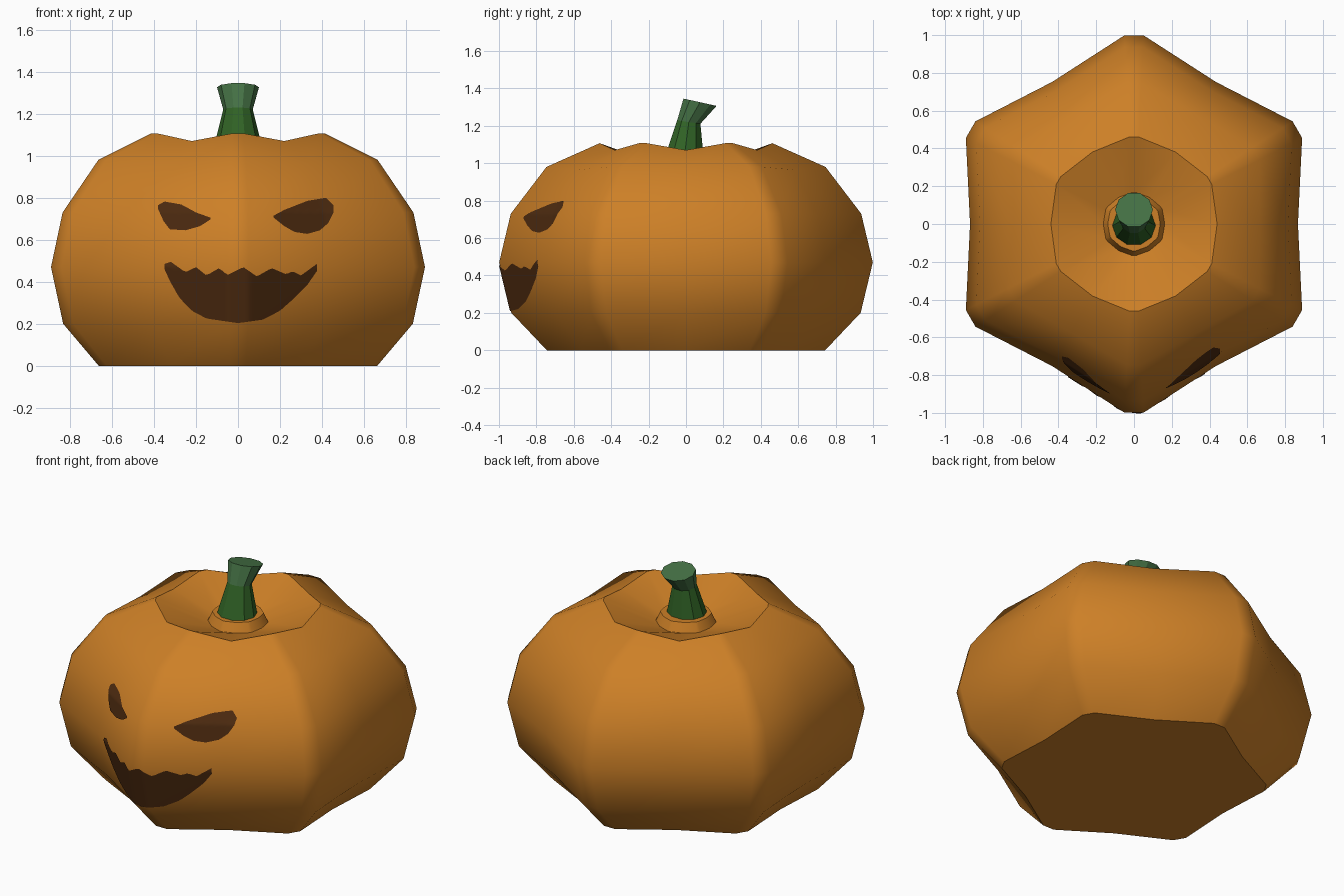
import bpy, bmesh, math
from mathutils import Vector
from mathutils.bvhtree import BVHTree

if "Cube" in bpy.data.objects:
    bpy.data.objects.remove(bpy.data.objects["Cube"])


def material(name, rgb):
    m = bpy.data.materials.new(name)
    m.diffuse_color = (*rgb, 1)
    m.use_nodes = True
    m.node_tree.nodes["Principled BSDF"].inputs["Base Color"].default_value = m.diffuse_color
    return m


orange = material("pumpkin orange", (0.61, 0.215, 0.02))
brown = material("dark brown", (0.075, 0.024, 0.005))
green = material("deep green", (0.03, 0.125, 0.019))
pale_green = material("pale green", (0.06, 0.17, 0.06))


def finish(bm, name, mats, angle=None):
    me = bpy.data.meshes.new(name)
    bm.to_mesh(me)
    ob = bpy.data.objects.new(name, me)
    bpy.context.collection.objects.link(ob)
    for m in mats:
        me.materials.append(m)
    if angle:
        bpy.ops.object.select_all(action='DESELECT')
        ob.select_set(True)
        bpy.context.view_layer.objects.active = ob
        bpy.ops.object.shade_smooth_by_angle(angle=math.radians(angle))
    return ob


def skin(bm, rings):
    """Bridge a stack of point rings, capping both ends."""
    loops = [[bm.verts.new(p) for p in r] for r in rings]
    n = len(loops[0])
    for a, b in zip(loops, loops[1:]):
        for i in range(n):
            j = (i + 1) % n
            bm.faces.new((a[i], a[j], b[j], b[i]))
    bm.faces.new(loops[0][::-1])
    bm.faces.new(loops[-1])


def lobed_ring(r_tip, z_tip, r_val, z_val):
    pts = []
    for k in range(6):
        for off, r, z in ((-2.9, r_tip, z_tip), (2.9, r_tip, z_tip), (30, r_val, z_val)):
            a = math.radians(30 + 60 * k + off)
            pts.append((r * math.cos(a), r * math.sin(a), z))
    return pts


# Body: six lobes, dished top, raised collar round the stem
profile = [(0.745, 0, 0.645, 0), (0.935, 0.2, 0.81, 0.2), (1.0, 0.47, 0.868, 0.47),
           (0.938, 0.73, 0.815, 0.73), (0.747, 0.98, 0.665, 0.965), (0.462, 1.107, 0.44, 1.07),
           (0.168, 0.99, 0.163, 0.99), (0.143, 1.045, 0.139, 1.045), (0.10, 1.045, 0.097, 1.045)]
bm = bmesh.new()
skin(bm, [lobed_ring(*p) for p in profile])
tree = BVHTree.FromBMesh(bm)
finish(bm, "pumpkin_body", [orange], 40)

# Stem: ten-sided, pinched and bent backwards, paler at the top
bm = bmesh.new()
rings = []
for y0, z0, r, tilt in ((-0.01, 1.03, 0.118, 0), (0.015, 1.22, 0.07, -0.15), (0.075, 1.326, 0.1, -0.22)):
    ring = []
    for i in range(10):
        a = math.tau * i / 10
        dy = 0.93 * r * math.sin(a)
        ring.append((r * math.cos(a), y0 + dy, z0 + tilt * dy))
    rings.append(ring)
skin(bm, rings)
for f in bm.faces:
    f.material_index = int(f.calc_center_median().z > 1.22)
finish(bm, "stem", [green, pale_green])


# Carved face: outlines projected onto the front of the body
def interp(pts, x):
    for (x0, z0), (x1, z1) in zip(pts, pts[1:]):
        if x <= x1:
            return z0 + (z1 - z0) * (x - x0) / (x1 - x0)
    return pts[-1][1]


def face_patch(name, top, bottom, cols=48, rows=14):
    bm = bmesh.new()
    x0, x1 = top[0][0], top[-1][0]
    grid = []
    for i in range(cols + 1):
        x = x0 + (x1 - x0) * i / cols
        lo, hi = interp(bottom, x), interp(top, x)
        col = []
        for j in range(rows + 1):
            z = lo + (hi - lo) * j / rows
            hit = tree.ray_cast(Vector((x, -3, z)), Vector((0, 1, 0)))[0]
            col.append(bm.verts.new((x, hit.y - 0.005, z)))
        grid.append(col)
    for a, b in zip(grid, grid[1:]):
        for j in range(rows):
            bm.faces.new((a[j], b[j], b[j + 1], a[j + 1]))
    finish(bm, name, [brown], 40)


face_patch("left_eye",
           [(-0.38, 0.765), (-0.35, 0.782), (-0.27, 0.768), (-0.2, 0.73), (-0.13, 0.705)],
           [(-0.38, 0.745), (-0.355, 0.69), (-0.325, 0.65), (-0.25, 0.645), (-0.18, 0.665), (-0.13, 0.698)])
face_patch("right_eye",
           [(0.17, 0.715), (0.22, 0.742), (0.33, 0.785), (0.42, 0.8), (0.455, 0.765)],
           [(0.17, 0.705), (0.22, 0.665), (0.27, 0.637), (0.33, 0.628), (0.39, 0.645), (0.43, 0.68), (0.455, 0.73)])
face_patch("mouth",
           [(-0.35, 0.485), (-0.32, 0.495), (-0.25, 0.445), (-0.2, 0.47), (-0.15, 0.43), (-0.09, 0.465),
            (-0.05, 0.432), (0.025, 0.47), (0.09, 0.425), (0.16, 0.465), (0.23, 0.435), (0.26, 0.45),
            (0.3, 0.43), (0.375, 0.485)],
           [(-0.35, 0.46), (-0.325, 0.405), (-0.28, 0.325), (-0.22, 0.262), (-0.15, 0.225), (0, 0.203),
            (0.12, 0.22), (0.2, 0.262), (0.26, 0.315), (0.33, 0.385), (0.375, 0.45)])
